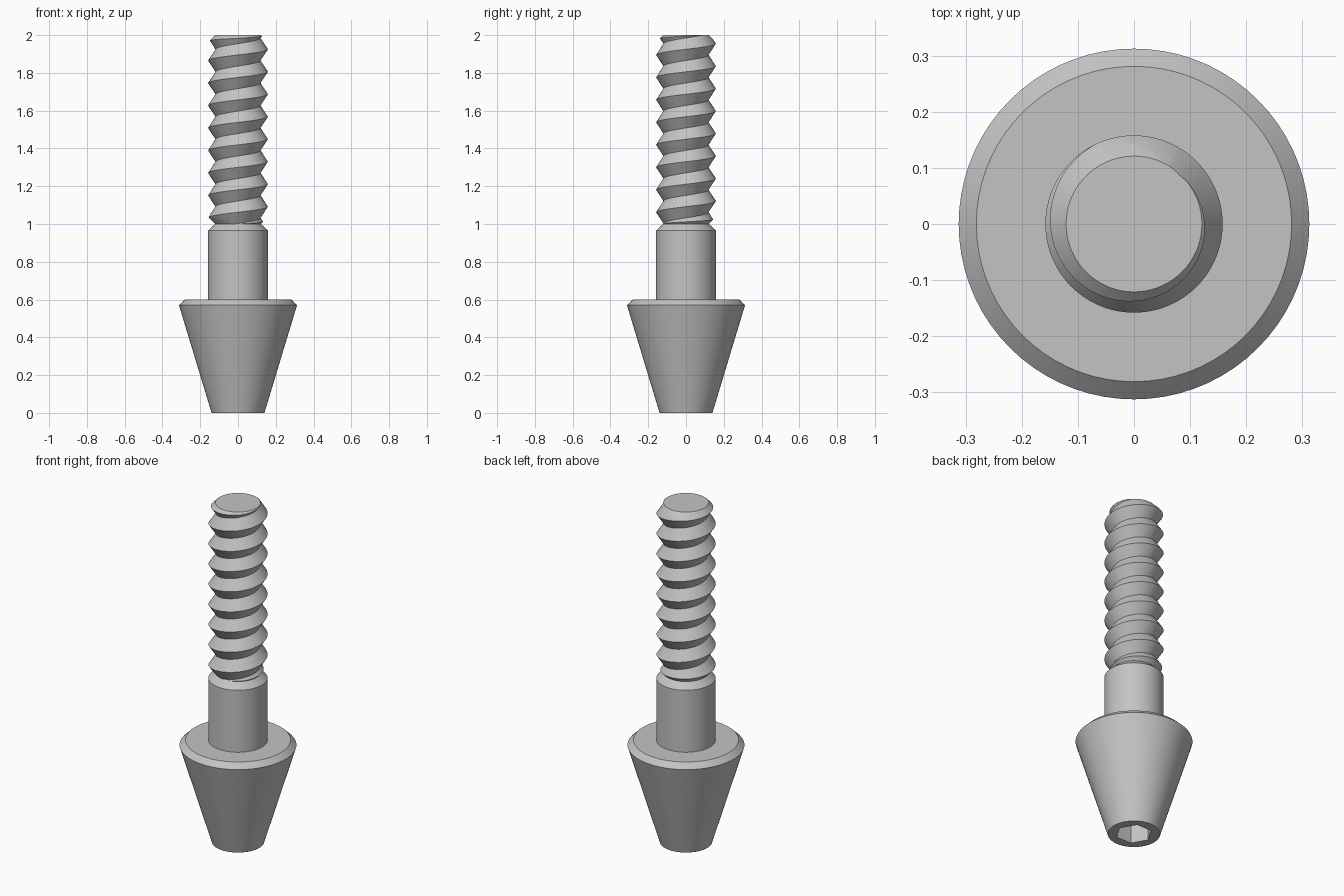
import bpy, bmesh, math

if "Cube" in bpy.data.objects:
    bpy.data.objects.remove(bpy.data.objects["Cube"])

SEG = 72
steel = bpy.data.materials.new("grey_steel")
steel.diffuse_color = (0.55, 0.55, 0.55, 1)
steel.use_nodes = True
steel.node_tree.nodes["Principled BSDF"].inputs["Base Color"].default_value = steel.diffuse_color


def finish(name, bm):
    bmesh.ops.recalc_face_normals(bm, faces=bm.faces[:])
    mesh = bpy.data.meshes.new(name)
    bm.to_mesh(mesh)
    bm.free()
    mesh.materials.append(steel)
    obj = bpy.data.objects.new(name, mesh)
    bpy.context.collection.objects.link(obj)
    return obj


def lathe(name, profile, seg=SEG):
    """Closed solid of revolution from (radius, z) pairs."""
    bm = bmesh.new()
    rings = [[bm.verts.new((r * math.cos(2 * math.pi * i / seg),
                            r * math.sin(2 * math.pi * i / seg), z))
              for i in range(seg)] for r, z in profile]
    for a, b in zip(rings, rings[1:]):
        for i in range(seg):
            k = (i + 1) % seg
            bm.faces.new((a[i], a[k], b[k], b[i]))
    bm.faces.new(rings[0])
    bm.faces.new(rings[-1])
    return finish(name, bm)


def helix_rod(name, pitch, crest, root, z0, rows):
    """V-threaded rod: alternate crest and root rows climb one pitch per turn."""
    bm = bmesh.new()
    grid = []
    for i in range(SEG):
        t = i / SEG
        a = 2 * math.pi * t
        col = []
        for j in range(rows + 1):
            r = root if j % 2 else crest
            col.append(bm.verts.new((r * math.cos(a), r * math.sin(a),
                                     z0 + pitch * (j / 2 + t))))
        grid.append(col)
    for i in range(SEG):
        # the last column joins the first one a full turn higher
        shift = 2 if i == SEG - 1 else 0
        nxt = grid[(i + 1) % SEG]
        for j in range(rows - shift):
            bm.faces.new((grid[i][j], nxt[j + shift],
                          nxt[j + 1 + shift], grid[i][j + 1]))
    # close both ends with fans
    middle = z0 + pitch * rows / 4
    low = bm.verts.new((0, 0, z0 - 0.15))
    high = bm.verts.new((0, 0, z0 + pitch * (rows / 2 + 1) + 0.15))
    for e in [e for e in bm.edges if e.is_boundary]:
        tip = low if e.verts[0].co.z < middle else high
        bm.faces.new((e.verts[0], e.verts[1], tip))
    bmesh.ops.triangulate(bm, faces=bm.faces[:])
    return finish(name, bm)


def boolean(target, tool, operation):
    mod = target.modifiers.new("cut", 'BOOLEAN')
    mod.operation = operation
    mod.solver = 'EXACT'
    mod.object = tool
    bpy.context.view_layer.objects.active = target
    bpy.ops.object.modifier_apply(modifier=mod.name)
    bpy.data.objects.remove(tool)


# tapered head with chamfered rim, plain shank with chamfered end
body = lathe("tapered_head_and_shank", [
    (0.14, 0), (0.3125, 0.57), (0.281, 0.6), (0.158, 0.6),
    (0.158, 0.966), (0.121, 1.0)])

# hexagonal drive socket in the underside
socket = lathe("socket_cutter", [(0.098, -0.05), (0.098, 0.13)], seg=6)
boolean(body, socket, 'DIFFERENCE')

# threaded rod, trimmed to a chamfer at both ends
PITCH = 0.119
thread = helix_rod("threaded_rod", PITCH, 0.158, 0.119, 1.925 - 10 * PITCH, 26)
limit = lathe("thread_limit", [
    (0.112, 0.985), (0.121, 1.0), (0.171, 1.05), (0.171, 1.95), (0.121, 2.0)])
boolean(thread, limit, 'INTERSECT')

# smooth curved sides, sharp edges
for obj in (body, thread):
    bpy.ops.object.select_all(action='DESELECT')
    obj.select_set(True)
    bpy.context.view_layer.objects.active = obj
    bpy.ops.object.shade_smooth_by_angle(angle=math.radians(25))
